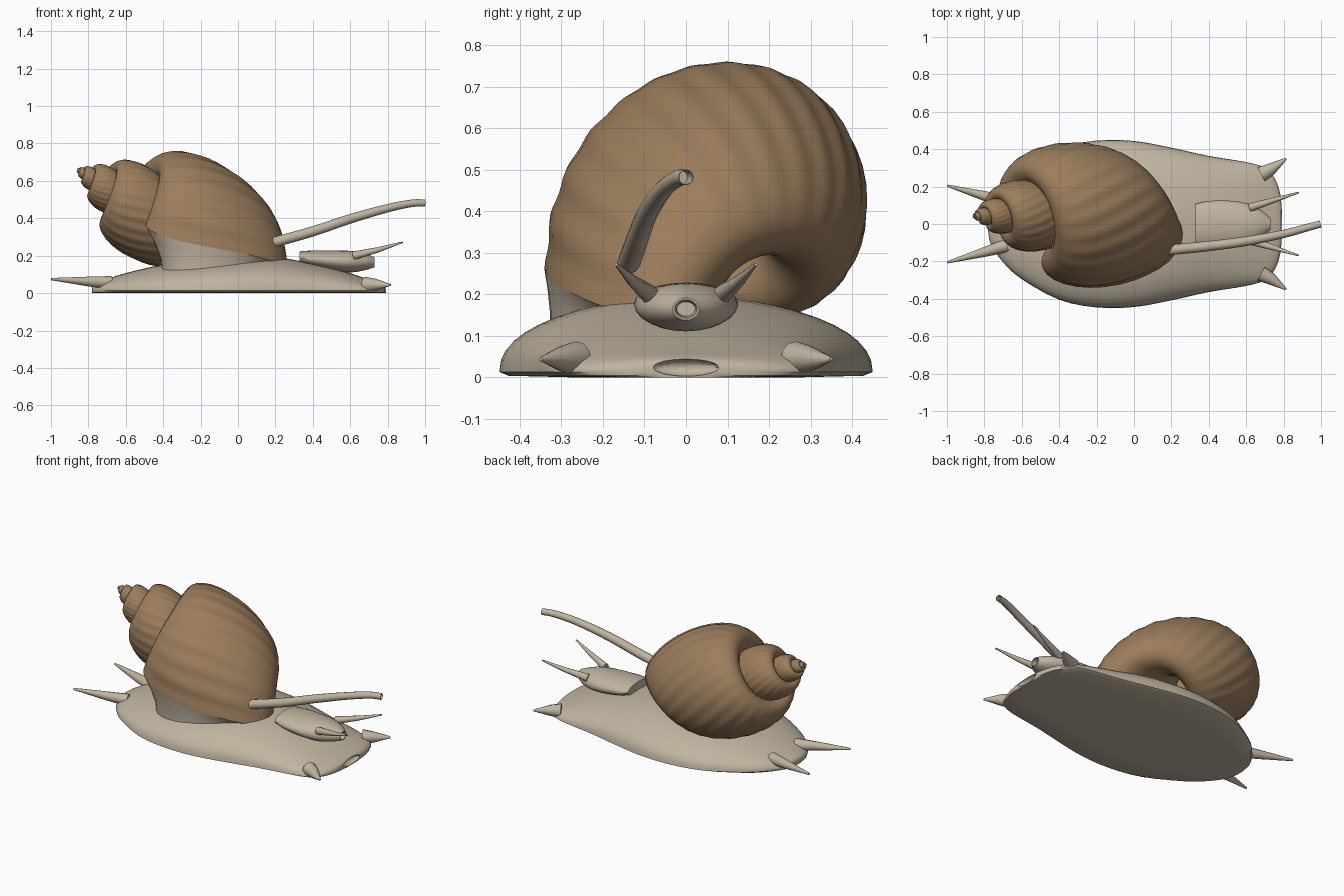
import bpy, bmesh, math
from mathutils import Vector

if "Cube" in bpy.data.objects:
    bpy.data.objects.remove(bpy.data.objects["Cube"])


def material(name, rgb):
    m = bpy.data.materials.new(name)
    m.use_nodes = True
    m.diffuse_color = (*rgb, 1)
    m.node_tree.nodes["Principled BSDF"].inputs["Base Color"].default_value = (*rgb, 1)
    return m


SHELL = material("shell brown", (0.33, 0.205, 0.108))
SKIN = material("skin beige", (0.53, 0.46, 0.355))


def loft(name, rings, mat, cap_start=True, cap_end=True, angle=40):
    """Skin a list of equally long point rings."""
    bm = bmesh.new()
    rows = [[bm.verts.new(p) for p in ring] for ring in rings]
    n = len(rows[0])
    for a, b in zip(rows, rows[1:]):
        for i in range(n):
            j = (i + 1) % n
            bm.faces.new((a[i], a[j], b[j], b[i]))
    if cap_start:
        bm.faces.new(rows[0])
    if cap_end:
        bm.faces.new(rows[-1])
    bmesh.ops.recalc_face_normals(bm, faces=bm.faces)
    me = bpy.data.meshes.new(name)
    bm.to_mesh(me)
    bm.free()
    me.materials.append(mat)
    ob = bpy.data.objects.new(name, me)
    bpy.context.collection.objects.link(ob)
    smooth(ob, angle)
    return ob


def smooth(ob, angle):
    bpy.ops.object.select_all(action='DESELECT')
    ob.select_set(True)
    bpy.context.view_layer.objects.active = ob
    bpy.ops.object.shade_smooth_by_angle(angle=math.radians(angle))


def spline(keys, steps):
    """Catmull-Rom interpolation of a list of tuples."""
    k = [Vector(p) for p in keys]
    k = [2 * k[0] - k[1]] + k + [2 * k[-1] - k[-2]]
    out = []
    for a, b, c, d in zip(k, k[1:], k[2:], k[3:]):
        for s in range(steps):
            t = s / steps
            out.append(0.5 * (2 * b + (c - a) * t + (2 * a - 5 * b + 4 * c - d) * t * t
                              + (3 * b - a - 3 * c + d) * t ** 3))
    return out + [k[-2]]


def horn(name, keys, sides=12, steps=1, hollow=False):
    """Round tube through (x, y, z, radius) keys."""
    pts = spline(keys, steps)
    turn = [math.tau * s / sides for s in range(sides)]
    rings = []
    for i, p in enumerate(pts):
        t = (pts[min(i + 1, len(pts) - 1)] - pts[max(i - 1, 0)]).to_3d().normalized()
        u = t.cross(Vector((0, 0, 1))).normalized()
        v = u.cross(t)
        rings.append([p.to_3d() + (u * math.cos(a) + v * math.sin(a)) * p[3] for a in turn])
    if hollow:
        c = pts[-1].to_3d()
        inner = [c + (q - c) * 0.88 for q in rings[-1]]
        rings += [inner, [q - t * 0.05 for q in inner]]
    return loft(name, rings, SKIN)


# Foot: domed sole lofted along x (x, half width, height)
foot_keys = [(-.78, .04, .03), (-.765, .11, .045), (-.7, .205, .075), (-.6, .295, .107),
             (-.4, .405, .153), (-.2, .446, .18), (0, .444, .193), (.2, .408, .192),
             (.4, .364, .157), (.6, .331, .106), (.7, .3, .073), (.755, .24, .056),
             (.782, .16, .045), (.79, .08, .036)]
foot_rings = []
for x, w, h in spline(foot_keys, 3):
    ring = [(x, w * math.cos(a), .013 + (h - .013) * max(math.sin(a), 0) ** .9)
            for a in (math.pi * i / 24 for i in range(25))]
    ring += [(x, w * f, z) for f, z in ((-.95, .004), (-.6, 0), (.6, 0), (.95, .004))]
    foot_rings.append(ring)
foot = loft("foot", foot_rings, SKIN)

# Mouth hollow in the front edge
bpy.ops.mesh.primitive_uv_sphere_add(segments=24, ring_count=12, location=(.792, 0, .024))
cutter = bpy.context.object
cutter.name = "mouth_cutter"
cutter.hide_render = True
cutter.scale = (.03, .08, .021)
cutter.data.materials.append(SKIN)
cut = foot.modifiers.new("mouth", 'BOOLEAN')
cut.operation = 'DIFFERENCE'
cut.object = cutter
bpy.context.view_layer.objects.active = foot
bpy.ops.object.modifier_apply(modifier="mouth")
bpy.data.objects.remove(cutter)
smooth(foot, 40)

# Shell: self-similar spiral around a tilted axis, with slanted growth lines
APEX = Vector((-.87, .04, .668))
D = Vector((.87, .115, -.48)).normalized()
V = (Vector((0, 1, 0)) - D * D.y).normalized()
U = D.cross(V)
GROWTH, RIBS, SIDES, TURNS, PER_TURN, SLANT = 2.03, 24, 32, 5.2, 144, .28


def whorl_section(theta):
    ring = []
    for i in range(SIDES):
        a = math.tau * i / SIDES
        turn = theta - SLANT * math.sin(a)
        s = GROWTH ** (turn / math.tau)
        radial = -V * math.cos(turn) - U * math.sin(turn)
        r = .268 + .194 * math.cos(a) - .028 * math.sin(a)
        r *= 1 + .009 * math.cos(RIBS * theta) * max(math.cos(a), 0)
        ring.append(APEX + (D * (.855 + .425 * math.sin(a)) + radial * r) * s)
    return ring


count = int(TURNS * PER_TURN)
loft("shell", [whorl_section((i - count) * math.tau / PER_TURN) for i in range(count + 1)],
     SHELL, cap_end=False, angle=60)

# Mantle: skin joining the shell opening to the foot
rim = whorl_section(0)
middle = sum(rim, Vector()) / len(rim)


def mantle_ring(scale, drop):
    ring = []
    for p in rim:
        o = p - middle
        q = middle + Vector((o.x * scale, o.y * (.7 + .3 * scale), o.z * scale))
        q.z += (min(q.z, .1) - q.z) * drop
        ring.append(q)
    return ring


loft("mantle", [mantle_ring(1, 0), mantle_ring(.88, .3), mantle_ring(.79, .65),
                mantle_ring(.77, 1)], SKIN)

# Head: flattened snout with a small hole (x, half width, half height, centre z)
head_keys = [(.33, .107, .034, .189), (.4, .123, .046, .182), (.52, .124, .056, .172),
             (.61, .108, .057, .168), (.68, .074, .044, .167), (.73, .032, .027, .165)]
head_rings = []
for x, w, h, z in spline(head_keys, 3) + [(.73, .027, .022, .165), (.66, .022, .017, .165)]:
    head_rings.append([(x, w * math.cos(a), z + h * math.sin(a))
                       for a in (math.tau * i / 24 for i in range(24))])
loft("head", head_rings, SKIN)

# Siphon: long curved breathing tube
horn("siphon", [(.18, -.14, .268, .028), (.4, -.118, .33, .027), (.6, -.092, .397, .025),
                (.8, -.053, .454, .022), (.93, -.018, .48, .02), (.998, 0, .482, .019)],
     steps=4, hollow=True)

# Paired tentacles on head and foot
for side, m in (("left", 1), ("right", -1)):
    horn(side + "_eye_tentacle", [(.62, m * .088, .2, .023), (.75, m * .128, .232, .014),
                                  (.88, m * .168, .272, .004)])
    horn(side + "_front_foot_tentacle", [(.68, m * .265, .045, .042), (.735, m * .295, .045, .032),
                                         (.815, m * .35, .044, .005)])
    horn(side + "_tail_tentacle", [(-.68, m * .115, .055, .036), (-.8, m * .15, .062, .026),
                                   (-.998, m * .205, .075, .006)])
